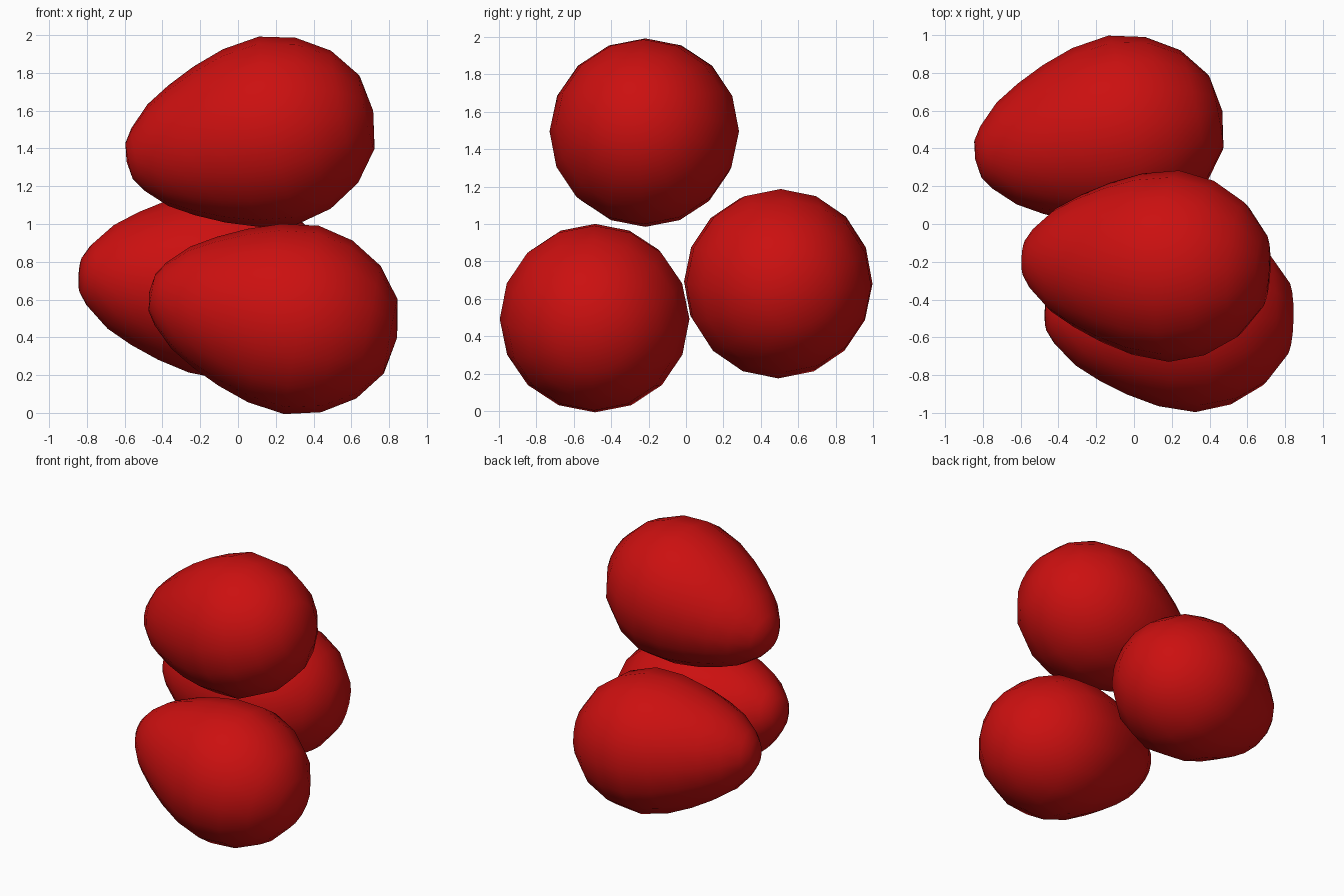
import bpy, bmesh, math
from mathutils import Vector

if "Cube" in bpy.data.objects:
    bpy.data.objects.remove(bpy.data.objects["Cube"])

red = bpy.data.materials.new("deep red")
red.diffuse_color = (0.6, 0.005, 0.005, 1)
red.use_nodes = True
red.node_tree.nodes["Principled BSDF"].inputs["Base Color"].default_value = red.diffuse_color

# Egg outline: distance from the narrow tip, radius
PROFILE = [(0, 0), (0.015, 0.1), (0.06, 0.168), (0.17, 0.275), (0.30, 0.352),
           (0.45, 0.422), (0.62, 0.48), (0.82, 0.507), (1.01, 0.462),
           (1.18, 0.357), (1.30, 0.2), (1.335, 0)]
SIDES = 16


def egg(name, tip, blunt):
    """Lathe the outline around the axis running from tip to blunt end."""
    tip, blunt = Vector(tip), Vector(blunt)
    bm = bmesh.new()
    verts = [bm.verts.new((r, 0, t)) for t, r in PROFILE]
    edges = [bm.edges.new(pair) for pair in zip(verts, verts[1:])]
    bmesh.ops.spin(bm, geom=verts + edges, cent=(0, 0, 0), axis=(0, 0, 1),
                   angle=math.tau, steps=SIDES)
    bmesh.ops.remove_doubles(bm, verts=bm.verts, dist=0.0005)
    bmesh.ops.recalc_face_normals(bm, faces=bm.faces)
    for f in bm.faces:
        f.smooth = True
    mesh = bpy.data.meshes.new(name)
    bm.to_mesh(mesh)
    bm.free()
    mesh.materials.append(red)
    ob = bpy.data.objects.new(name, mesh)
    bpy.context.collection.objects.link(ob)
    ob.rotation_euler = (blunt - tip).to_track_quat('Z', 'Y').to_euler()
    ob.location = tip


# Three leaning eggs: one resting on the other two
egg("top_egg", (-0.59, -0.18, 1.33), (0.72, -0.25, 1.60))
egg("back_egg", (-0.84, 0.34, 0.73), (0.47, 0.60, 0.65))
egg("front_egg", (-0.47, -0.47, 0.64), (0.84, -0.50, 0.40))
